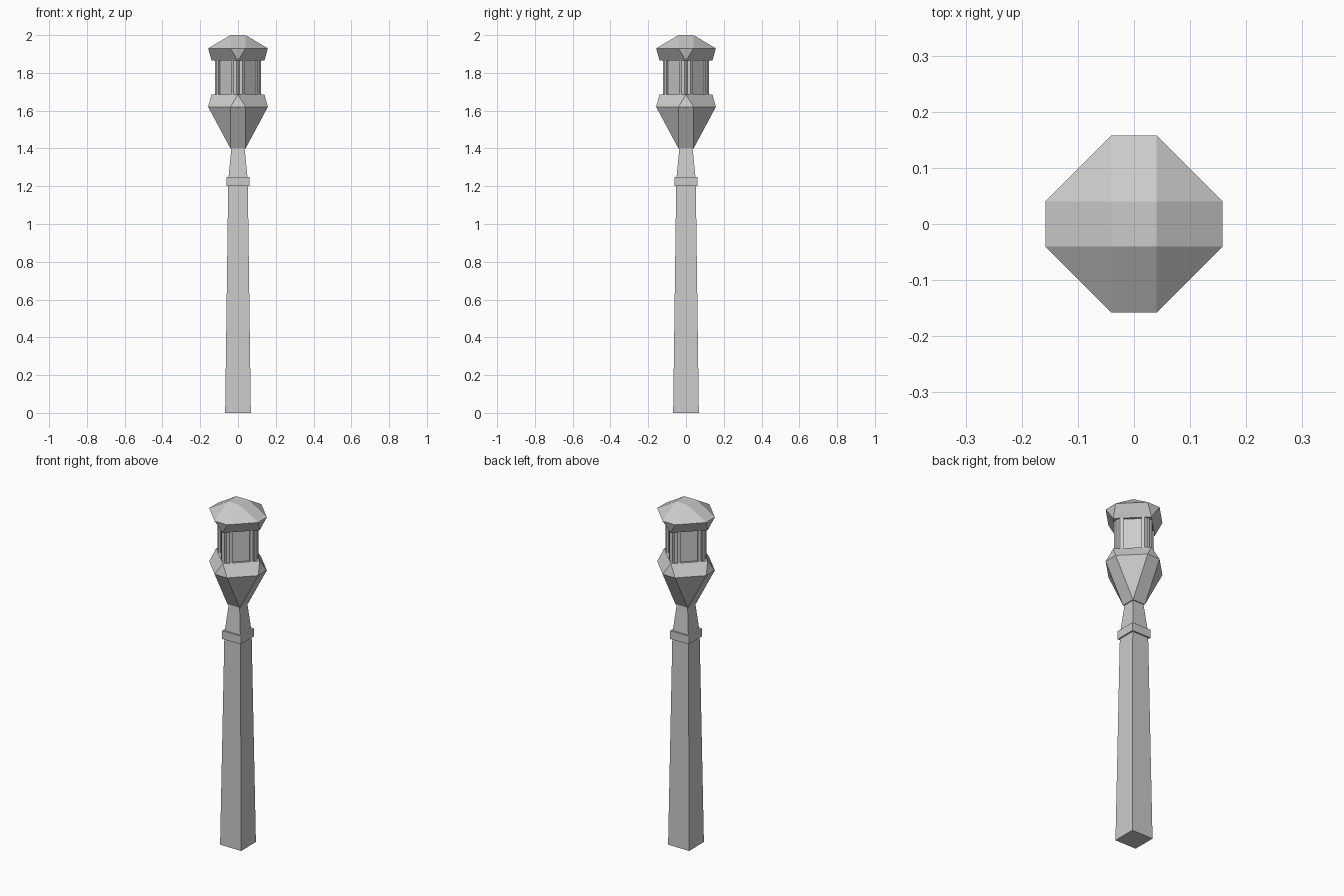
import bpy, bmesh
from math import radians
from mathutils import Matrix

if "Cube" in bpy.data.objects:
    bpy.data.objects.remove(bpy.data.objects["Cube"])


def hull(name, *rings):
    """Convex solid through horizontal rings, each given as (points, z)."""
    bm = bmesh.new()
    for pts, z in rings:
        for x, y in pts:
            bm.verts.new((x, y, z))
    bmesh.ops.convex_hull(bm, input=bm.verts[:])
    bmesh.ops.dissolve_limit(bm, angle_limit=radians(1), verts=bm.verts[:], edges=bm.edges[:])
    bmesh.ops.recalc_face_normals(bm, faces=bm.faces[:])
    mesh = bpy.data.meshes.new(name)
    bm.to_mesh(mesh)
    bm.free()
    ob = bpy.data.objects.new(name, mesh)
    bpy.context.collection.objects.link(ob)
    return ob


def square(r):
    return [(-r, -r), (r, -r), (r, r), (-r, r)]


def diamond(r):
    return [(0, -r), (r, 0), (0, r), (-r, 0)]


def octagon(r, a):
    return [(sx * p, sy * q) for sx in (-1, 1) for sy in (-1, 1) for p, q in ((r, a), (a, r))]


# Tapered square post, collar and neck
hull("post", (square(0.068), 0), (square(0.052), 1.20))
hull("collar", (square(0.06), 1.20), (square(0.06), 1.248))
hull("neck", (square(0.05), 1.248), (square(0.035), 1.40))

# Faceted bowl and roof: square -> octagon -> diamond, and the reverse
hull("lantern_bowl", (square(0.04), 1.40), (octagon(0.158, 0.04), 1.62), (diamond(0.14), 1.685))
hull("lantern_roof", (diamond(0.14), 1.865), (octagon(0.158, 0.04), 1.93), (square(0.04), 2.0))

# Recessed glass panes as one diagonal block
hull("lantern_glass", (diamond(0.122), 1.68), (diamond(0.122), 1.87))

# Chamfered corner posts between the panes
profile = [(-0.025, -0.115), (0.025, -0.115), (0.037, -0.103),
           (0.02, -0.086), (-0.02, -0.086), (-0.037, -0.103)]
for i in range(4):
    bar = hull(f"lantern_corner_post_{i + 1}", (profile, 1.68), (profile, 1.87))
    bar.data.transform(Matrix.Rotation(radians(90 * i), 4, 'Z'))
